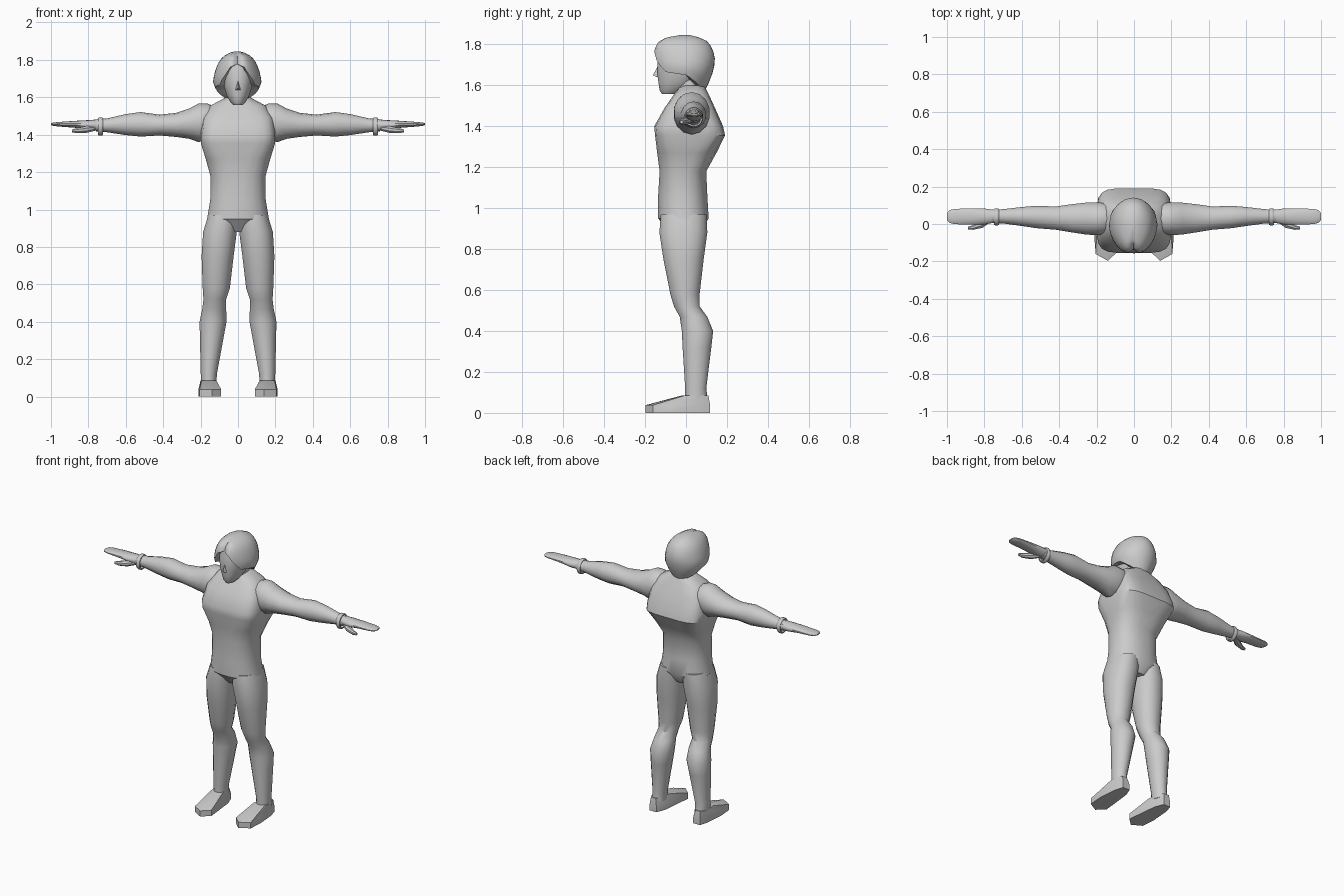
import bpy, bmesh, math
from mathutils import Vector

grey = bpy.data.materials.new("plain grey")
grey.diffuse_color = (0.6, 0.6, 0.6, 1)


def finish(name, bm, mirror=False, angle=35):
    bmesh.ops.remove_doubles(bm, verts=bm.verts, dist=0.0005)
    bmesh.ops.recalc_face_normals(bm, faces=bm.faces)
    me = bpy.data.meshes.new(name)
    bm.to_mesh(me)
    bm.free()
    me.materials.append(grey)
    ob = bpy.data.objects.new(name, me)
    bpy.context.collection.objects.link(ob)
    bpy.ops.object.select_all(action='DESELECT')
    ob.select_set(True)
    bpy.context.view_layer.objects.active = ob
    bpy.ops.object.shade_smooth_by_angle(angle=math.radians(angle))
    if mirror:
        mod = ob.modifiers.new("mirror", 'MIRROR')
        mod.use_mirror_merge = False
    return ob


def skin(rings, caps=True):
    """Bridge a list of equal-length point rings into a closed body."""
    bm = bmesh.new()
    rows = [[bm.verts.new(p) for p in r] for r in rings]
    n = len(rows[0])
    for a, b in zip(rows, rows[1:]):
        for i in range(n):
            j = (i + 1) % n
            bm.faces.new((a[i], a[j], b[j], b[i]))
    if caps:
        bm.faces.new(rows[0])
        bm.faces.new(rows[-1])
    return bm


def section(u0, u1, v0, v1, power=2, n=16):
    """Rounded section filling the box u0..u1 by v0..v1."""
    pts = []
    for i in range(n):
        a = 2 * math.pi * (i + 0.5) / n
        c, s = math.cos(a), math.sin(a)
        c = math.copysign(abs(c) ** (2 / power), c)
        s = math.copysign(abs(s) ** (2 / power), s)
        pts.append(((u0 + u1) / 2 + c * (u1 - u0) / 2, (v0 + v1) / 2 + s * (v1 - v0) / 2))
    return pts


def upright(name, rows, mirror=False, n=16):
    # rows: z, x0, x1, y front, y back, power
    return finish(name, skin([[(x, y, r[0]) for x, y in section(*r[1:], n=n)] for r in rows]), mirror)


def sideways(name, rows, n=14):
    # rows: x, y0, y1, z0, z1
    return finish(name, skin([[(r[0], y, z) for y, z in section(*r[1:], n=n)] for r in rows]), True)


# Torso: narrow waist, boxy chest with a projecting upper back
torso = [(0.88, 0.09, -0.08, 0.07, 2), (0.95, 0.167, -0.137, 0.112, 2.3),
         (1.05, 0.150, -0.138, 0.106, 2.3), (1.18, 0.149, -0.130, 0.10, 2.5),
         (1.27, 0.174, -0.142, 0.150, 3), (1.355, 0.20, -0.152, 0.192, 4.5),
         (1.40, 0.20, -0.156, 0.182, 4.5), (1.49, 0.19, -0.105, 0.142, 4),
         (1.555, 0.15, -0.06, 0.112, 3), (1.60, 0.065, -0.03, 0.09, 2)]
upright("torso", [(z, -w, w, f, b, p) for z, w, f, b, p in torso], n=20)

upright("neck", [(1.54, -0.065, 0.065, -0.05, 0.09, 2), (1.66, -0.055, 0.055, -0.06, 0.07, 2)])

# Legs
upright("leg", [(0.06, 0.115, 0.198, -0.005, 0.108, 2), (0.12, 0.112, 0.200, -0.005, 0.10, 2),
                (0.32, 0.075, 0.205, -0.018, 0.125, 2), (0.40, 0.060, 0.207, -0.022, 0.134, 2),
                (0.47, 0.062, 0.192, -0.032, 0.105, 2), (0.52, 0.062, 0.186, -0.060, 0.068, 2),
                (0.58, 0.042, 0.190, -0.078, 0.068, 2), (0.75, 0.022, 0.196, -0.112, 0.088, 2.2),
                (0.88, 0.005, 0.188, -0.132, 0.106, 2.3), (0.97, 0.00, 0.160, -0.125, 0.104, 2.3)], True)

# Feet: pointed soles rising to the ankle
sole = [(.09, -.15), (.14, -.197), (.205, -.16), (.212, -.07), (.202, .06),
        (.185, .118), (.135, .118), (.112, .06), (.098, -.07)]
ankle = [(.115 + (x - .09) * .7, -.02 + (y + .197) * .41, .085) for x, y in sole]
finish("foot", skin([[(x, y, 0) for x, y in sole], [(x, y, .038) for x, y in sole], ankle]), True, 40)

# Arms, hands and thumbs, reaching straight out
sideways("arm", [(0.10, -0.03, 0.10, 1.42, 1.54), (0.165, -0.06, 0.115, 1.375, 1.567),
                 (0.21, -0.062, 0.118, 1.36, 1.567), (0.26, -0.058, 0.116, 1.378, 1.54),
                 (0.33, -0.047, 0.108, 1.388, 1.517), (0.42, -0.032, 0.095, 1.396, 1.507),
                 (0.52, -0.024, 0.099, 1.39, 1.521), (0.60, -0.012, 0.092, 1.398, 1.51),
                 (0.70, 0.002, 0.08, 1.413, 1.487), (0.76, 0.005, 0.078, 1.418, 1.482)])
sideways("hand", [(0.74, 0.008, 0.075, 1.42, 1.482), (0.80, -0.004, 0.084, 1.425, 1.478),
                  (0.87, -0.004, 0.084, 1.437, 1.474), (0.96, -0.002, 0.082, 1.444, 1.468),
                  (0.988, 0.006, 0.074, 1.447, 1.465), (1.0, 0.022, 0.058, 1.452, 1.461)])
sideways("thumb", [(0.765, 0.01, 0.05, 1.42, 1.45), (0.81, -0.022, 0.025, 1.408, 1.447),
                   (0.86, -0.032, -0.004, 1.407, 1.437), (0.888, -0.03, -0.014, 1.412, 1.428)], 8)

# Bracelets
cuff = [section(0.038 - r, 0.038 + r, 1.444 - r * 1.06, 1.444 + r * 1.06) for r in (.036, .043, .047, .047, .043, .036)]
xs = (.722, .722, .728, .742, .748, .748)
finish("bracelet", skin([[(x, y, z) for y, z in c] for x, c in zip(xs, cuff)], False), True)

# Head with tapered chin
upright("head", [(1.558, -0.025, 0.025, -0.118, -0.04, 2), (1.575, -0.042, 0.042, -0.13, 0.0, 2),
                 (1.61, -0.062, 0.062, -0.136, 0.05, 2), (1.66, -0.077, 0.077, -0.142, 0.08, 2.2),
                 (1.72, -0.084, 0.084, -0.142, 0.10, 2.3), (1.78, -0.076, 0.076, -0.13, 0.09, 2.2),
                 (1.81, -0.04, 0.04, -0.08, 0.05, 2)])

# Nose wedge
bm = bmesh.new()
top, tip, lft, rgt, back = [bm.verts.new(p) for p in
                            [(0, -.14, 1.69), (0, -.162, 1.648), (-.014, -.138, 1.64), (.014, -.138, 1.64), (0, -.13, 1.635)]]
for f in ((top, lft, tip), (top, tip, rgt), (lft, back, tip), (tip, back, rgt)):
    bm.faces.new(f)
finish("nose", bm)


def lerp(table, key):
    for a, b in zip(table, table[1:]):
        if key <= b[0]:
            t = max(0, (key - a[0]) / (b[0] - a[0]))
            return [p + (q - p) * t for p, q in zip(a[1:], b[1:])]
    return table[-1][1:]


# Hair: parted cap whose lower edge arches over the face and drops at the nape
shape = [(1.56, .06, .08, .085), (1.62, .105, .13, .115), (1.68, .130, .16, .137), (1.73, .122, .167, .141),
         (1.78, .104, .163, .13), (1.815, .08, .145, .105), (1.835, .05, .105, .06), (1.845, .015, .03, .02)]
edge = [(0, 1.79), (20, 1.765), (32, 1.715), (50, 1.665), (90, 1.65), (115, 1.615), (150, 1.575), (180, 1.57)]
rows, cols = 9, 36
rings = []
for k in range(rows + 2):
    t = min(k / rows, 1) ** 1.5
    ring = []
    for i in range(cols):
        a = 360 * i / cols
        off = min(a, 360 - a)
        z = 1.845 + (lerp(edge, off)[0] - 1.845) * t
        w, f, b = lerp(shape, z)
        s, c = math.sin(math.radians(a)), math.cos(math.radians(a))
        part = 1 - 0.15 * max(0, 1 - off / 18) * min(1, t * 3)
        shrink = 0.6 if k > rows else 1
        ring.append((s * w * part * shrink - 0.004, -c * (f if c > 0 else b) * part * shrink,
                     z - 0.012 * max(0, 1 - off / 30) * min(1, t * 4)))
    rings.append(ring)
finish("hair", skin(rings), angle=50)
